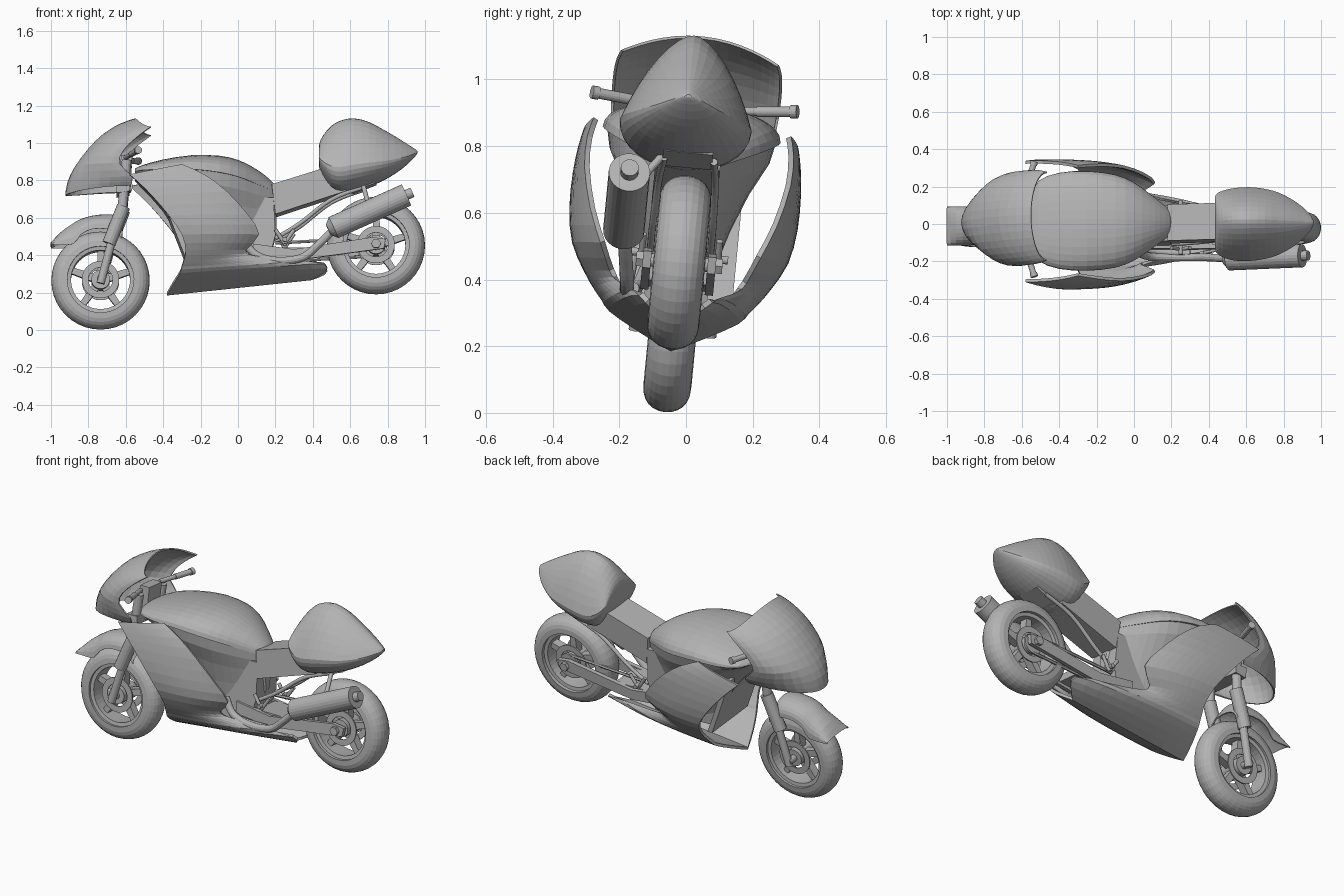
import bpy, bmesh
from math import sin, cos, pi, radians
from mathutils import Vector, Matrix

cube = bpy.data.objects.get("Cube")
if cube:
    bpy.data.objects.remove(cube, do_unlink=True)

grey = bpy.data.materials.new("plain_grey")
grey.use_nodes = True
grey.diffuse_color = (0.45, 0.45, 0.45, 1)
grey.node_tree.nodes["Principled BSDF"].inputs["Base Color"].default_value = (0.45, 0.45, 0.45, 1)
parts = []


def add(name, data):
    ob = bpy.data.objects.new(name, data)
    bpy.context.collection.objects.link(ob)
    data.materials.append(grey)
    parts.append(ob)
    return ob


def smooth(table, n=3):
    """Spline in-between rows into a table of stations."""
    out = []
    for i in range(len(table) - 1):
        rows = [table[max(0, min(len(table) - 1, i + d))] for d in (-1, 0, 1, 2)]
        for k in range(n):
            t = k / n
            out.append([b + 0.5 * t * (c - a + t * (2 * a - 5 * b + 4 * c - d + t * (3 * (b - c) + d - a)))
                        for a, b, c, d in zip(*rows)])
    return out + [table[-1]]


def loft(name, rings, closed=True, loop=False, cap=False, thick=0, mirror=False):
    """Skin a row of equal point rings."""
    bm = bmesh.new()
    vs = [[bm.verts.new(p) for p in r] for r in rings]
    n, m = len(vs), len(vs[0])
    for i in range(n if loop else n - 1):
        a, b = vs[i], vs[(i + 1) % n]
        for j in range(m if closed else m - 1):
            k = (j + 1) % m
            bm.faces.new((a[j], a[k], b[k], b[j]))
    if cap:
        bm.faces.new(vs[0])
        bm.faces.new(vs[-1])
    bmesh.ops.remove_doubles(bm, verts=bm.verts, dist=0.0005)
    bmesh.ops.recalc_face_normals(bm, faces=bm.faces)
    me = bpy.data.meshes.new(name)
    bm.to_mesh(me)
    bm.free()
    ob = add(name, me)
    if mirror:
        ob.modifiers.new("Mirror", "MIRROR").use_axis = (False, True, False)
    if thick:
        mod = ob.modifiers.new("Solidify", "SOLIDIFY")
        mod.thickness = thick
        mod.offset = 0
    return ob


def rod(name, a, b, r, r2=None, sides=16, mirror=False):
    """Round bar from a to b."""
    a, b = Vector(a), Vector(b)
    q = (b - a).to_track_quat("Z", "Y")
    rings = [[p + q @ Vector((s * cos(2 * pi * k / sides), s * sin(2 * pi * k / sides), 0))
              for k in range(sides)] for p, s in ((a, r), (b, r if r2 is None else r2))]
    return loft(name, rings, cap=True, mirror=mirror)


def tube(name, pts, r):
    """Smooth bent pipe through points."""
    pts = [Vector(p) for p in smooth(pts, 5)]
    rings = []
    for i, p in enumerate(pts):
        q = (pts[min(i + 1, len(pts) - 1)] - pts[max(i - 1, 0)]).to_track_quat("Z", "Y")
        rings.append([p + q @ Vector((r * cos(pi * k / 6), r * sin(pi * k / 6), 0)) for k in range(12)])
    return loft(name, rings, cap=True)


def plate(name, outline, y0, y1, mirror=False):
    """Side outline (x, z) pushed from y0 to y1."""
    return loft(name, [[(x, y, z) for x, z in outline] for y in (y0, y1)], cap=True, mirror=mirror)


def revolve(name, c, profile, n=40):
    """Closed (radius, y) profile turned about the axle."""
    return loft(name, [[(c[0] + r * cos(2 * pi * i / n), y, c[1] + r * sin(2 * pi * i / n))
                        for r, y in profile] for i in range(n)], loop=True)


def wheel(tag, c, R, w):
    x, z = c
    tread = [(R - 0.085 * (1 - max(0, sin(pi * k / 12)) ** 0.75), -w * cos(pi * k / 12))
             for k in range(13)]
    revolve(tag + "_tyre", c, tread)
    rr = R - 0.075
    revolve(tag + "_rim", c, [(rr, -0.06), (rr, 0.06), (rr - 0.03, 0.055), (rr - 0.03, -0.055)])
    for s in (-1, 1):
        revolve(tag + "_brake_disc", c, [(0.1, s * 0.05), (0.1, s * 0.058),
                                         (0.065, s * 0.058), (0.065, s * 0.05)], 30)
    rod(tag + "_hub", (x, -0.065, z), (x, 0.065, z), 0.05, sides=20)
    rod(tag + "_axle", (x, -0.12, z), (x, 0.12, z), 0.02)
    for k in range(5):
        a = 2 * pi * k / 5 + 0.3
        d, t = Vector((cos(a), 0, sin(a))), Vector((-sin(a), 0, cos(a)))
        o = Vector((x, 0, z))
        loft(tag + "_spoke", [[o + d * q + t * u * h + Vector((0, v * 0.025, 0))
                               for u, v in ((-1, -1), (1, -1), (1, 1), (-1, 1))]
                              for q, h in ((0.03, 0.022), (rr - 0.015, 0.016))], cap=True)


front, rear = (-0.735, 0.262), (0.738, 0.45)
wheel("front", front, 0.263, 0.072)
wheel("rear", rear, 0.262, 0.078)

# front fork
fx, fz = front
rod("fork_slider", (fx, 0.11, fz - 0.025), (-0.665, 0.11, 0.5), 0.022, mirror=True)
rod("fork_sleeve", (-0.69, 0.11, 0.45), (-0.612, 0.11, 0.65), 0.036, mirror=True)
rod("fork_tube", (-0.62, 0.11, 0.62), (-0.595, 0.11, 0.9), 0.026, mirror=True)
plate("lower_clamp", [(-0.65, 0.72), (-0.58, 0.73), (-0.58, 0.78), (-0.65, 0.78)], -0.14, 0.14)
plate("steering_head", [(-0.64, 0.74), (-0.575, 0.74), (-0.565, 0.93), (-0.625, 0.93)], -0.06, 0.06)

# front mudguard
arch = [(-cos(pi * k / 14), sin(pi * k / 14) ** 0.8 if 0 < k < 14 else 0) for k in range(15)]
guard = [(-1, 0.46, 0.445), (-0.95, 0.517, 0.445), (-0.88, 0.568, 0.45), (-0.84, 0.59, 0.50),
         (-0.78, 0.608, 0.53), (-0.70, 0.616, 0.53), (-0.655, 0.606, 0.51), (-0.62, 0.54, 0.48)]
loft("front_mudguard", [[(x, 0.01 + 0.102 * u, b + (t - b) * v) for u, v in arch]
                        for x, t, b in smooth(guard, 2)], closed=False, thick=0.006)

# nose cowl with screen: each row runs round the nose
cowl = [(-0.92, 0.72, -0.575, 0.755, 0.2), (-0.908, 0.79, -0.565, 0.80, 0.232),
        (-0.87, 0.87, -0.635, 0.87, 0.245), (-0.80, 0.965, -0.61, 0.94, 0.25),
        (-0.72, 1.045, -0.55, 1.0, 0.25), (-0.63, 1.1, -0.50, 1.04, 0.245),
        (-0.55, 1.128, -0.465, 1.065, 0.235)]
turns = [radians(-90 + 10 * k) for k in range(19)]
loft("nose_cowl", [[(xf + (xr - xf) * (1 - cos(t)), w * sin(t) + 0.003, zf + (zr - zf) * sin(t) ** 2)
                    for t in turns] for xf, zf, xr, zr, w in smooth(cowl, 2)], closed=False, thick=0.008)

# lower fairing: rows from the shoulder to the keel, tucked in towards the rear
fairing = [(0.318, -0.58, 0.80, 0.29, -0.30, 0.855), (0.328, -0.53, 0.755, 0.303, -0.18, 0.80),
           (0.336, -0.46, 0.685, 0.303, -0.06, 0.71), (0.336, -0.37, 0.58, 0.275, 0.05, 0.59),
           (0.318, -0.30, 0.48, 0.235, 0.11, 0.49), (0.275, -0.28, 0.40, 0.20, 0.04, 0.41),
           (0.24, -0.29, 0.35, 0.175, 0.08, 0.375), (0.215, -0.30, 0.32, 0.14, 0.26, 0.355),
           (0.19, -0.31, 0.29, 0.105, 0.46, 0.345), (0.105, -0.345, 0.242, 0.06, 0.46, 0.305),
           (0, -0.38, 0.19, 0, 0.39, 0.272)]
steps = [k / 10 for k in range(11)]
loft("lower_fairing", [[(xf + (xr - xf) * s, yf + (yr - yf) * s ** 2.6, zf + (zr - zf) * s) for s in steps]
                       for yf, xf, zf, yr, xr, zr in smooth(fairing, 2)],
     closed=False, thick=0.016, mirror=True)

# tank and body: x, half width, rim height, top height, underside height
body = [(-0.552, 0.13, 0.835, 0.86, 0.80), (-0.51, 0.215, 0.835, 0.878, 0.76),
        (-0.40, 0.258, 0.835, 0.908, 0.64), (-0.25, 0.268, 0.835, 0.932, 0.42),
        (-0.10, 0.25, 0.82, 0.93, 0.37), (0.0, 0.21, 0.80, 0.908, 0.37),
        (0.08, 0.155, 0.775, 0.87, 0.39), (0.14, 0.11, 0.755, 0.83, 0.43),
        (0.19, 0.07, 0.735, 0.785, 0.48), (0.205, 0.045, 0.72, 0.76, 0.52)]
body = smooth(body, 2)
dome = [(cos(pi * k / 16), sin(pi * k / 16) ** 0.9 if 0 < k < 16 else 0) for k in range(17)]
loft("fuel_tank", [[(x, w * u, r + (t - r) * v) for u, v in dome] for x, w, r, t, b in body], cap=True)
side = [(0.95, 0), (0.9, 0.15), (0.72, 0.35), (0.55, 0.6), (0.42, 0.85), (0.35, 1)]
side = [(-u, v) for u, v in side] + side[::-1]
loft("body_shell", [[(x, w * u, r + (b - r) * v) for u, v in side] for x, w, r, t, b in body], cap=True)
plate("engine_block", [(-0.22, 0.34), (0.16, 0.33), (0.2, 0.5), (0.19, 0.7), (-0.3, 0.7)], -0.095, 0.095)
plate("radiator", [(-0.27, 0.34), (-0.24, 0.34), (-0.38, 0.7), (-0.41, 0.7)], -0.17, 0.17)

# seat and rear frame
plate("seat", [(0.18, 0.77), (0.5, 0.87), (0.6, 0.87), (0.58, 0.735), (0.2, 0.61)], -0.1, 0.095)
plate("tail_underside", [(0.5, 0.75), (0.62, 0.735), (0.74, 0.78), (0.6, 0.85)], -0.08, 0.07)
for s in (-1, 1):
    tube("seat_stay", [(0.2, s * 0.09, 0.48), (0.33, s * 0.09, 0.56), (0.5, s * 0.085, 0.69),
                       (0.68, s * 0.075, 0.76)], 0.011)

# tail hump: x, bottom, top, half width
hump = [(0.432, 0.89, 0.97, 0.13), (0.436, 0.86, 1.0, 0.15), (0.455, 0.81, 1.04, 0.17),
        (0.50, 0.745, 1.092, 0.187), (0.55, 0.725, 1.12, 0.196), (0.62, 0.738, 1.132, 0.198),
        (0.70, 0.765, 1.112, 0.188), (0.77, 0.795, 1.075, 0.168), (0.84, 0.835, 1.035, 0.132),
        (0.90, 0.88, 0.997, 0.088), (0.945, 0.925, 0.968, 0.04), (0.96, 0.945, 0.955, 0.01)]


def egg(x, b, t, w, n=32):
    # softly pointed crown over a rounded belly
    mid, ring = b + 0.32 * (t - b), []
    for k in range(n):
        c, s = cos(2 * pi * k / n), sin(2 * pi * k / n)
        y = abs(c) if s < 0 else 0.45 * abs(c) + 0.55 * max(0, 1 - s) ** 0.85
        ring.append((x, w * y * (1 if c > 0 else -1) - 0.02, mid + s * ((t - mid) if s > 0 else (mid - b))))
    return ring


loft("tail_hump", [egg(*h) for h in smooth(hump, 2)], cap=True)

# swingarm, chain and foot rests
plate("swingarm", [(0.08, 0.38), (0.3, 0.36), (0.78, 0.425), (0.79, 0.475), (0.72, 0.485),
                   (0.3, 0.42), (0.08, 0.45)], 0.085, 0.11, mirror=True)
plate("swingarm_bridge", [(0.2, 0.37), (0.42, 0.39), (0.42, 0.43), (0.2, 0.43)], -0.09, 0.09)
for dz in (-0.05, 0.05):
    rod("chain_run", (0.2, 0.07, 0.42 + dz), (rear[0], 0.07, rear[1] + dz), 0.009, sides=6)
rod("rear_sprocket", (rear[0], 0.063, rear[1]), (rear[0], 0.077, rear[1]), 0.058, sides=24)
rod("axle_nut", (rear[0], 0.1, rear[1]), (rear[0], 0.13, rear[1]), 0.026, sides=6, mirror=True)
rod("foot_rest", (0.25, 0.09, 0.47), (0.25, 0.145, 0.47), 0.012, mirror=True)
for x in (0.2, 0.3):
    rod("foot_rest_bracket", (0.25, 0.115, 0.45), (x, 0.115, 0.525), 0.01, mirror=True)

# exhaust on the right side
tube("exhaust_pipe", [(0.03, -0.14, 0.47), (0.09, -0.15, 0.39), (0.2, -0.15, 0.355),
                      (0.34, -0.15, 0.37), (0.43, -0.16, 0.44), (0.52, -0.175, 0.53)], 0.021)
tube("exhaust_link", [(0.0, -0.1, 0.42), (0.12, -0.12, 0.36), (0.3, -0.13, 0.36)], 0.018)
ea, eb = Vector((0.51, -0.175, 0.53)), Vector((0.9, -0.175, 0.705))
ed = (eb - ea).normalized()
rod("silencer", ea, eb, 0.062, sides=24)
rod("silencer_front_cone", ea - ed * 0.03, ea, 0.03, 0.06, sides=24)
rod("silencer_tip", eb, eb + ed * 0.035, 0.027)
rod("silencer_bracket", (0.7, -0.175, 0.64), (0.67, -0.08, 0.765), 0.012)

# handlebars
rod("handlebar", (-0.6, 0.09, 0.915), (-0.545, 0.27, 0.93), 0.013, mirror=True)
rod("hand_grip", (-0.57, 0.19, 0.923), (-0.535, 0.3, 0.933), 0.016, mirror=True)
rod("grip_end", (-0.538, 0.29, 0.932), (-0.532, 0.31, 0.934), 0.02, mirror=True)

# the whole machine leans on its stand
bpy.context.view_layer.update()
lean = Matrix.Translation((0, 0, 0.66)) @ Matrix.Rotation(radians(-5.5), 4, "X") @ Matrix.Translation((0, 0, -0.66))
for ob in parts:
    ob.matrix_world = lean @ ob.matrix_world
